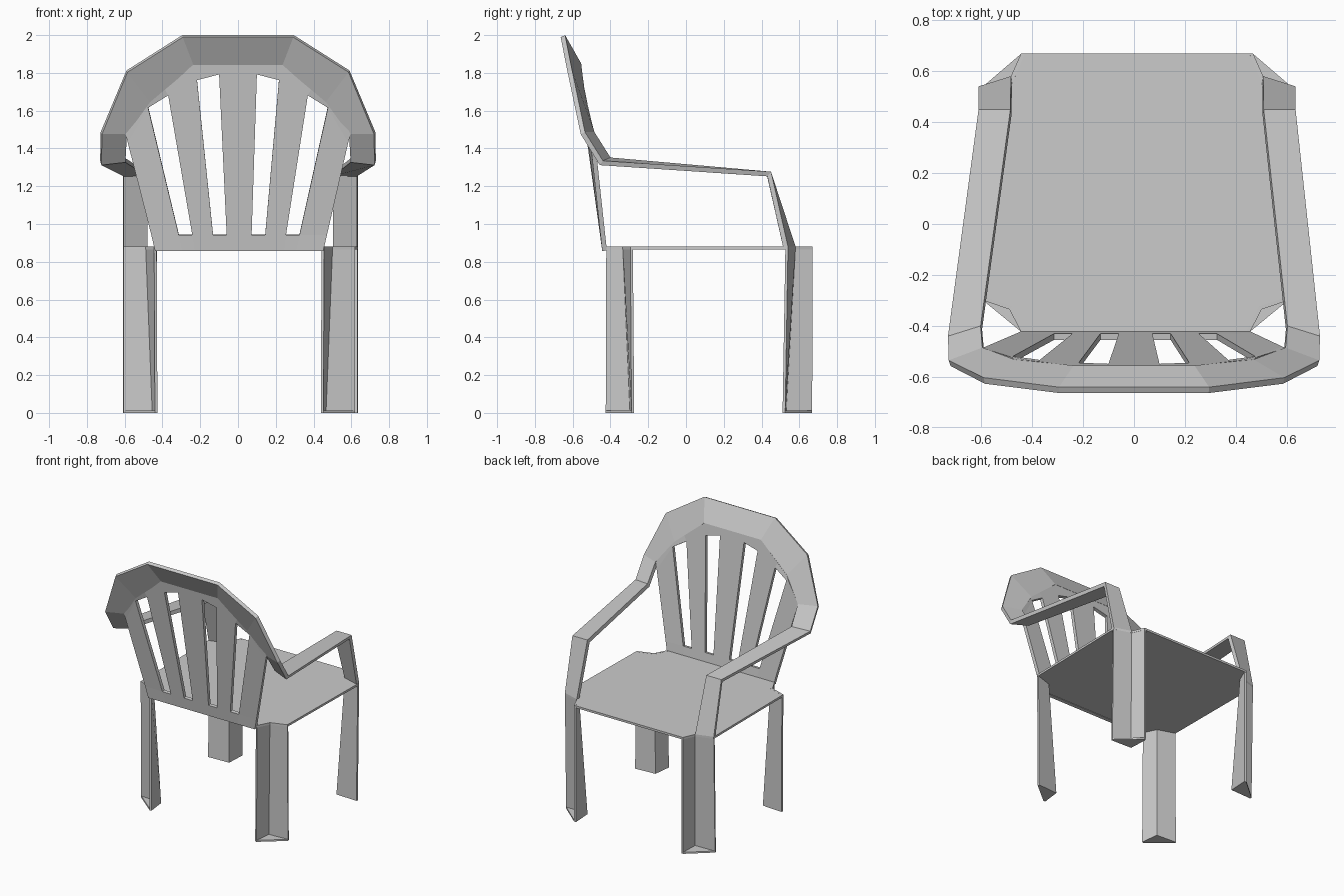
import bpy
from mathutils import Vector

if "Cube" in bpy.data.objects:
    bpy.data.objects.remove(bpy.data.objects["Cube"])


def shift(p):
    # the chair's lower half sits very slightly to the right
    x, y, z = p
    return Vector((x + (0.012 if y > 0 else 0.006 if z < 1 else 0.0), y, z))


def mirror(p):
    return (-p[0], p[1], p[2])


def plate(name, verts, faces, thick, facing):
    """Sheet of quads whose visible side points to `facing`, thickened behind."""
    me = bpy.data.meshes.new(name)
    me.from_pydata([shift(v) for v in verts], [], faces)
    me.update()
    if me.polygons[0].normal.dot(Vector(facing)) < 0:
        me.flip_normals()
    ob = bpy.data.objects.new(name, me)
    bpy.context.collection.objects.link(ob)
    mod = ob.modifiers.new("Thickness", 'SOLIDIFY')
    mod.thickness = thick
    mod.offset = -1
    mod.use_even_offset = True
    return ob


# Rim and arms: one ribbon from post, along arm, around the back
outer = [(.295, -.64, 2.0), (.59, -.603, 1.813), (.727, -.535, 1.487),
         (.73, -.44, 1.335), (.622, .45, 1.277), (.622, .54, .88)]
inner = [(.237, -.555, 1.85), (.47, -.532, 1.655), (.595, -.485, 1.487),
         (.602, -.40, 1.352), (.497, .45, 1.277), (.495, .58, .88)]
path_out = [mirror(p) for p in reversed(outer)] + outer
path_in = [mirror(p) for p in reversed(inner)] + inner
n = len(path_out)
order = [(i, i + 1, n + i + 1, n + i) for i in range(n - 1)]
mid = n // 2 - 1
order.insert(0, order.pop(mid))   # top of the rim first, to set the facing
plate("rim_and_arms", path_out + path_in, order, .026, (0, 1, .5))

# Backrest: fan of ribs with four slots; columns of (x, z) bottom to top
cols = [[(.063, .86), (.066, .945), (.1, 1.795), (.105, 1.85)],
        [(.131, .86), (.138, .945), (.217, 1.765), (.237, 1.85)],
        [(.236, .86), (.248, .945), (.37, 1.685), (.39, 1.722)],
        [(.300, .86), (.319, .945), (.475, 1.62), (.487, 1.632)],
        [(.445, .86), (.464, .945), (.582, 1.435), (.595, 1.487)]]
slopes = [.139, .139, .139, .132, .108]
half = [[(x, -.42 - s * (z - .87), z) for x, z in c] for c, s in zip(cols, slopes)]
# rim corner between the third and fourth columns
columns = [[mirror(p) for p in c] for c in reversed(half)] + half
verts = [p for c in columns for p in c]
faces = []
for i in range(len(columns) - 1):
    for r in range(3):
        if r == 1 and i in (1, 3, 5, 7):
            continue                      # slot opening
        a, b = i * 4 + r, (i + 1) * 4 + r
        if r == 2 and i in (1, 7):        # follow the rim corner
            corner = len(verts)
            verts.append((-.47 if i == 1 else .47, -.532, 1.655))
            faces.append((a, b, b + 1, corner, a + 1))
        else:
            faces.append((a, b, b + 1, a + 1))
plate("backrest", verts, faces, .025, (0, 1, 0))

# Seat: notched at each corner where the legs fold inward
edge = [(.455, .67), (.495, .58), (.622, .54),
        (.613, -.295), (.495, -.335), (.45, -.422)]
outline = edge + [(-x, y) for x, y in reversed(edge)]
plate("seat", [(x, y, .88) for x, y in outline],
      [tuple(range(len(outline)))], .016, (0, 0, 1))

# Legs: folded sheets open to the outside, each with a triangular foot
top = {"front": edge[:3], "rear": edge[:2:-1]}
foot = {"front": [(.455, .668), (.46, .53), (.622, .525)],
        "rear": [(.446, -.425), (.46, -.297), (.613, -.288)]}
for end in ("front", "rear"):
    for side, s in (("right", 1), ("left", -1)):
        t = [(s * x, y, .88) for x, y in top[end]]
        f = [(s * x, y, 0) for x, y in foot[end]]
        out = (s, 1 if end == "front" else -1, 0)
        plate(f"{end}_leg_{side}", t + f, [(0, 1, 4, 3), (1, 2, 5, 4)], .014, out)
        plate(f"{end}_foot_{side}", f, [(0, 1, 2)], .012, (0, 0, -1))
